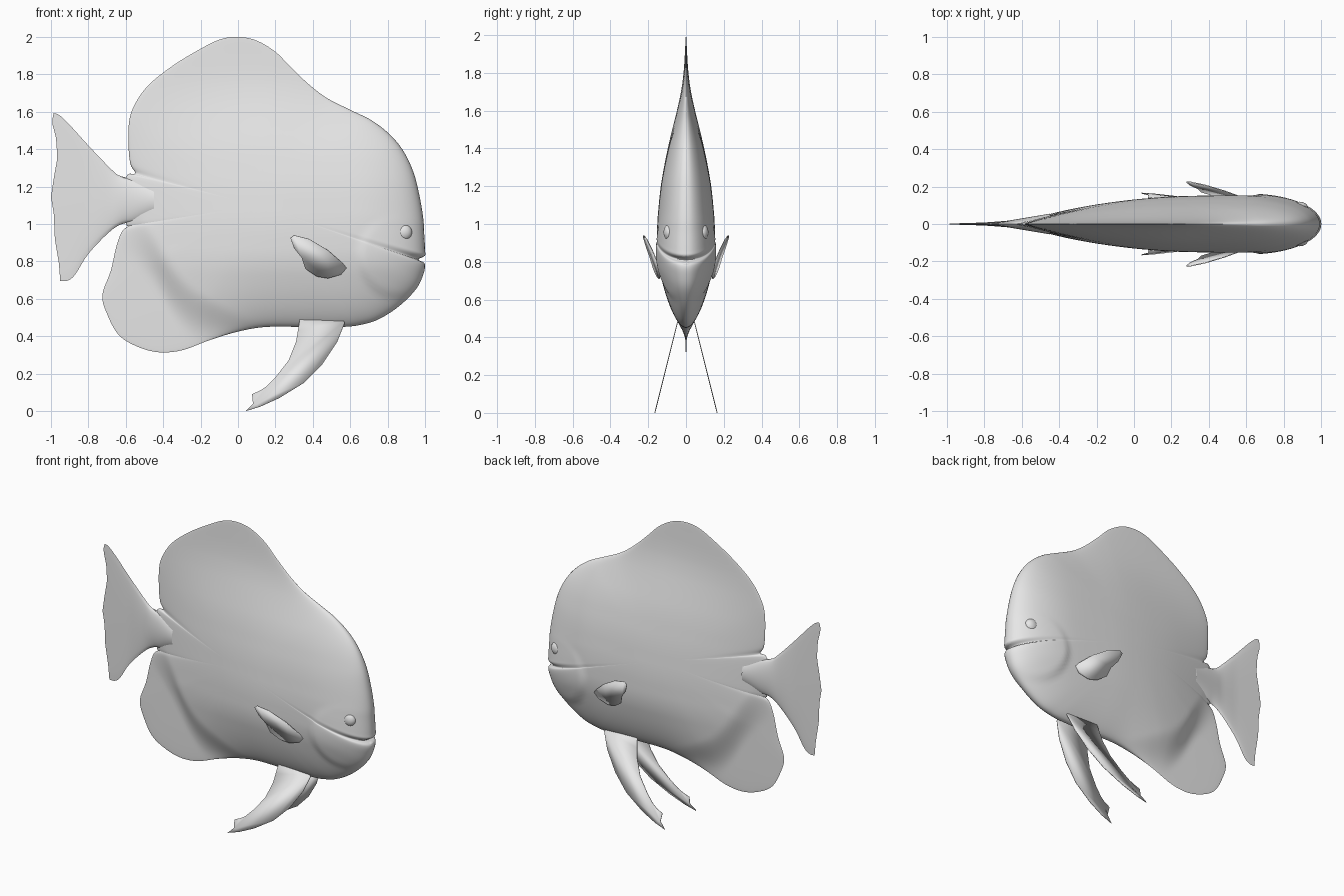
import bpy, bmesh, math
from mathutils import Vector

if "Cube" in bpy.data.objects:
    bpy.data.objects.remove(bpy.data.objects["Cube"])

grey = bpy.data.materials.new("plain grey")
grey.diffuse_color = (0.8, 0.8, 0.8, 1)
grey.use_nodes = True
grey.node_tree.nodes["Principled BSDF"].inputs["Base Color"].default_value = grey.diffuse_color


def finish(name, bm, angle=40):
    bmesh.ops.remove_doubles(bm, verts=bm.verts, dist=0.0002)
    bmesh.ops.recalc_face_normals(bm, faces=bm.faces)
    mesh = bpy.data.meshes.new(name)
    bm.to_mesh(mesh)
    bm.free()
    obj = bpy.data.objects.new(name, mesh)
    bpy.context.collection.objects.link(obj)
    mesh.materials.append(grey)
    bpy.ops.object.select_all(action='DESELECT')
    obj.select_set(True)
    bpy.context.view_layer.objects.active = obj
    bpy.ops.object.shade_smooth_by_angle(angle=math.radians(angle))
    return obj


def lerp_table(t, x):
    if x <= t[0][0]:
        return t[0][1]
    for (a, u), (b, v) in zip(t, t[1:]):
        if x <= b:
            return u + (v - u) * (x - a) / (b - a)
    return t[-1][1]


def soft(t, x, w=0.08):
    return sum(lerp_table(t, x + w * i / 3) for i in range(-3, 4)) / 7


def smooth(a, b, x):
    t = min(1, max(0, (x - a) / (b - a)))
    return t * t * (3 - 2 * t)


def spline(pts, n, closed=True):
    out, m = [], len(pts)
    pick = (lambda i: Vector(pts[i % m])) if closed else \
        (lambda i: Vector(pts[min(max(i, 0), m - 1)]))
    for i in range(m if closed else m - 1):
        p0, p1, p2, p3 = (pick(i + k) for k in (-1, 0, 1, 2))
        for j in range(n):
            t = j / n
            out.append(0.5 * (2 * p1 + (p2 - p0) * t + (2 * p0 - 5 * p1 + 4 * p2 - p3) * t * t
                              + (3 * p1 - p0 - 3 * p2 + p3) * t ** 3))
    if not closed:
        out.append(pick(m - 1))
    return out


# Body with dorsal and anal fins: side outline, filled with rings and puffed out
outline = [(1, .86), (.995, .95), (.99, 1.03), (.97, 1.15), (.94, 1.27), (.89, 1.38), (.82, 1.47),
           (.72, 1.55), (.6, 1.61), (.48, 1.67), (.38, 1.745), (.28, 1.84), (.2, 1.92), (.1, 1.98),
           (0, 2), (-.1, 1.985), (-.22, 1.925), (-.35, 1.845), (-.47, 1.75), (-.54, 1.66),
           (-.58, 1.56), (-.585, 1.42), (-.575, 1.32), (-.55, 1.27), (-.6, 1.245), (-.6, 1.01),
           (-.58, .995), (-.62, .96), (-.65, .88), (-.68, .75), (-.725, .62), (-.7, .52),
           (-.64, .41), (-.55, .35), (-.43, .315), (-.3, .325), (-.15, .38), (0, .425), (.15, .45),
           (.35, .45), (.55, .45), (.65, .46), (.75, .49), (.86, .56), (.95, .65), (.99, .73),
           (.998, .785), (.965, .81), (.998, .83)]
width_x = [(-1, .004), (-.8, .012), (-.6, .03), (-.4, .066), (-.2, .1), (0, .126), (.2, .142),
           (.5, .15), (.7, .16), (1, .16)]
width_z = [(.4, .5), (.5, .65), (.6, .78), (.8, 1), (1, 1), (1.2, .88), (1.4, .66), (1.5, .5),
           (1.6, .33), (1.7, .17), (1.8, .07), (1.9, .03), (2, 0)]
belly_line = [(-.7, 1.0), (-.5, .82), (-.3, .48), (-.1, .36), (.1, .25), (1, .2)]


def half_width(x, z, r):
    edge = math.sqrt(max(0, 1 - r ** 4))
    line = soft(belly_line, x)
    core = soft(width_x, x) * soft(width_z, z, .06) * smooth(line - .08, line + .22, z)
    # gill cover
    d = math.hypot(x - .87, z - .83)
    gill = .016 * (1 - smooth(.19, .25, d)) * smooth(1.1, .75, z) if z < 1.1 else 0
    return (core + .006 + gill) * edge


centre = Vector((.1, 1.1))
rim = spline(outline, 5)
rings = 48
bm = bmesh.new()
for side in (-1, 1):
    grid = []
    for k in range(rings + 1):
        r = 1 - (1 - k / rings) ** 1.4
        row = []
        for p in rim:
            q = centre + (p - centre) * r
            row.append(bm.verts.new((q.x, side * half_width(q.x, q.y, r), q.y)))
        grid.append(row)
    n = len(rim)
    for k in range(rings):
        for i in range(n):
            j = (i + 1) % n
            bm.faces.new((grid[k][i], grid[k][j], grid[k + 1][j], grid[k + 1][i]))
bmesh.ops.dissolve_degenerate(bm, edges=bm.edges, dist=0.00005)
finish("body", bm, 60)

# Tail: columns between the upper and lower edge, flattening to a thin sheet
upper = spline([(-.45, 1.21), (-.55, 1.24), (-.63, 1.257), (-.68, 1.295), (-.8, 1.42), (-.9, 1.53),
                (-.955, 1.582), (-.985, 1.592)], 4, False)
lower = spline([(-.45, 1.04), (-.55, 1.01), (-.62, 1.0), (-.69, .955), (-.8, .84), (-.87, .73),
                (-.91, .698), (-.95, .695)], 4, False)
wave = [(0, 0), (.05, -.012), (.15, .008), (.27, .01), (.38, -.012), (.5, -.032), (.6, -.02),
        (.75, -.02), (.9, -.003), (1, 0)]
tail_width = [(-1, .002), (-.8, .008), (-.68, .017), (-.6, .03), (-.45, .055)]
rows = 28
bm = bmesh.new()
for side in (-1, 1):
    grid = []
    for c, (a, b) in enumerate(zip(upper, lower)):
        col = []
        for k in range(rows + 1):
            s = k / rows
            q = a.lerp(b, s)
            x = q.x + lerp_table(wave, s) * smooth(.75, 1, c / (len(upper) - 1))
            w = lerp_table(tail_width, x) * math.sqrt(max(0, 1 - (2 * s - 1) ** 2))
            col.append(bm.verts.new((x, side * w, q.y)))
        grid.append(col)
    for c in range(len(grid) - 1):
        for k in range(rows):
            bm.faces.new((grid[c][k], grid[c + 1][k], grid[c + 1][k + 1], grid[c][k + 1]))
bmesh.ops.holes_fill(bm, edges=[e for e in bm.edges if e.is_boundary], sides=0)
finish("tail", bm)


# Paired fins: thin flat sheets
def fin(name, pts, depth, side):
    bm = bmesh.new()
    bm.faces.new([bm.verts.new((x, side * depth(x, z), z)) for x, z in pts])
    obj = finish(name, bm)
    mod = obj.modifiers.new("thickness", 'SOLIDIFY')
    mod.thickness = .005
    mod.offset = 0


pectoral = [(.28, .925), (.3, .94), (.38, .92), (.48, .86), (.56, .79), (.58, .765), (.55, .73),
            (.48, .71), (.42, .72), (.36, .76), (.34, .82), (.3, .87)]
pelvic = [(.33, .49), (.565, .48), (.57, .47), (.53, .37), (.45, .25), (.35, .15), (.22, .07),
          (.12, .025), (.04, 0), (.08, .04), (.075, .09), (.12, .11), (.15, .13), (.2, .18),
          (.27, .27), (.31, .37), (.32, .43)]


# Soft round features on the head
def blob(name, loc, size):
    bm = bmesh.new()
    bmesh.ops.create_uvsphere(bm, u_segments=24, v_segments=14, radius=1)
    for v in bm.verts:
        v.co = Vector(a * b for a, b in zip(v.co, size)) + Vector(loc)
    finish(name, bm)


for side, label in ((-1, "right"), (1, "left")):
    fin(label + "_pectoral_fin", pectoral,
        lambda x, z: .14 + .15 * (.57 - x) + .245 * (z - .76), side)
    fin(label + "_pelvic_fin", pelvic, lambda x, z: .045 + .25 * (.48 - z), side)
    blob(label + "_eye", (.885, side * .087, .955), (.045, .032, .045))

blob("upper_lip", (.965, 0, .835), (.034, .045, .016))
blob("lower_lip", (.963, 0, .787), (.034, .042, .015))
